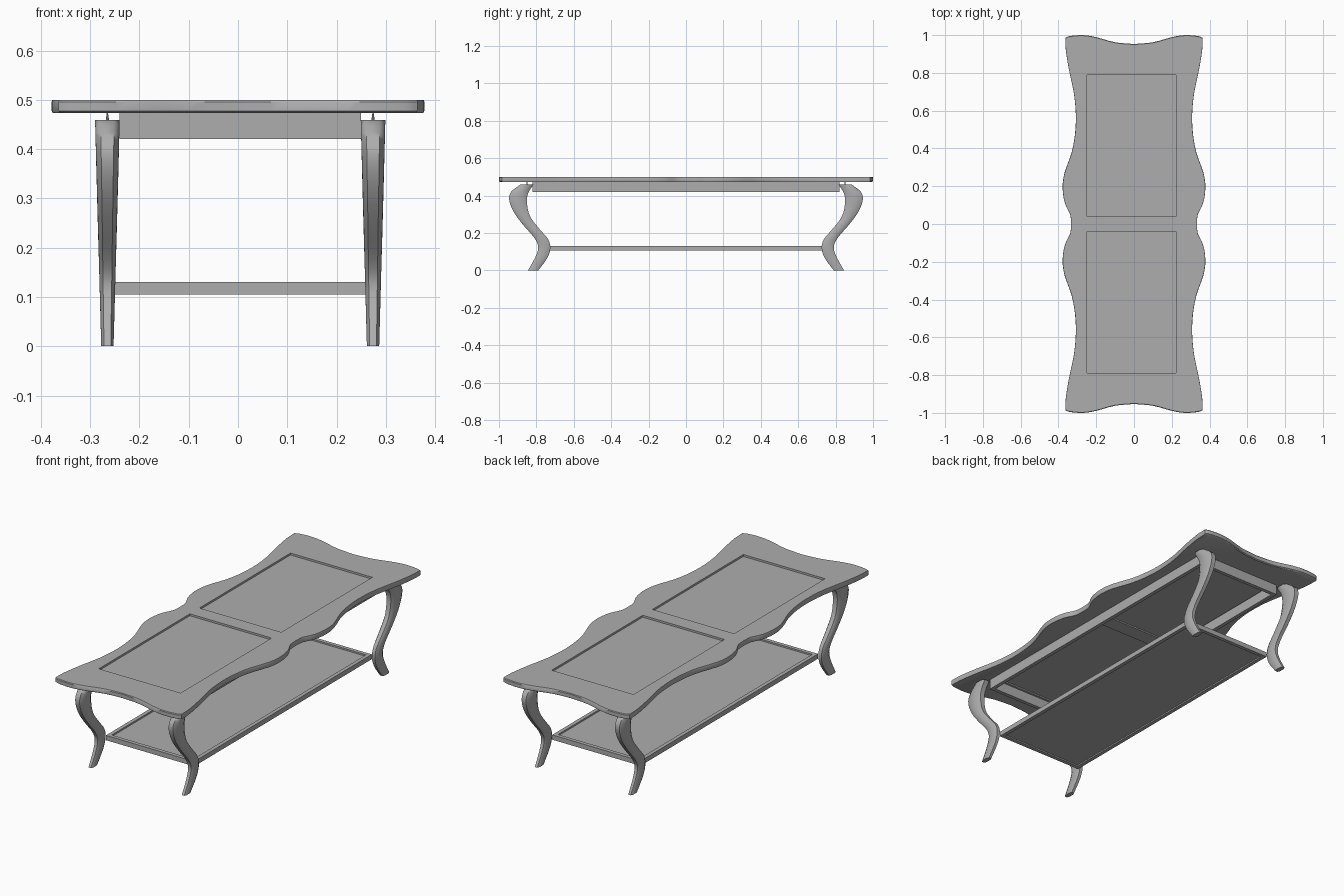
import bpy, bmesh, math
from mathutils import Vector

if "Cube" in bpy.data.objects:
    bpy.data.objects.remove(bpy.data.objects["Cube"])

grey = bpy.data.materials.new("plain grey")
grey.use_nodes = True
grey.diffuse_color = (0.42, 0.42, 0.42, 1)
grey.node_tree.nodes["Principled BSDF"].inputs["Base Color"].default_value = (0.42, 0.42, 0.42, 1)


def finish(name, bm):
    bmesh.ops.recalc_face_normals(bm, faces=bm.faces)
    mesh = bpy.data.meshes.new(name)
    bm.to_mesh(mesh)
    bm.free()
    mesh.materials.append(grey)
    obj = bpy.data.objects.new(name, mesh)
    bpy.context.collection.objects.link(obj)
    return obj


def select(obj):
    bpy.ops.object.select_all(action='DESELECT')
    obj.select_set(True)
    bpy.context.view_layer.objects.active = obj


def smooth(obj, angle=40):
    select(obj)
    bpy.ops.object.shade_smooth_by_angle(angle=math.radians(angle))


def box(name, x0, x1, y0, y1, z0, z1):
    bm = bmesh.new()
    bmesh.ops.create_cube(bm, size=1)
    for v in bm.verts:
        v.co = ((x0 + x1) / 2 + v.co.x * (x1 - x0),
                (y0 + y1) / 2 + v.co.y * (y1 - y0),
                (z0 + z1) / 2 + v.co.z * (z1 - z0))
    return finish(name, bm)


def spline(points, steps):
    """Catmull-Rom curve through an open list of points."""
    pts = [Vector(p) for p in points]
    pts = [2 * pts[0] - pts[1]] + pts + [2 * pts[-1] - pts[-2]]
    out = []
    for a, b, c, d in zip(pts, pts[1:], pts[2:], pts[3:]):
        for i in range(steps):
            t = i / steps
            out.append(b + (c - a) * t / 2 + (a - 2.5 * b + 2 * c - d / 2) * t * t
                       + (1.5 * (b - c) + (d - a) / 2) * t ** 3)
    return out + [pts[-2]]


def loft(name, rings):
    bm = bmesh.new()
    loops = [[bm.verts.new(p) for p in ring] for ring in rings]
    n = len(loops[0])
    for low, high in zip(loops, loops[1:]):
        for i in range(n):
            j = (i + 1) % n
            bm.faces.new((low[i], low[j], high[j], high[i]))
    bm.faces.new(loops[0][::-1])
    bm.faces.new(loops[-1])
    return finish(name, bm)


# Wavy table top: one quarter outline mirrored both ways
side = [(.334, 0), (.338, .05), (.366, .11), (.378, .19), (.368, .27), (.33, .38),
        (.312, .48), (.308, .58), (.318, .69), (.345, .82), (.361, .92), (.364, .985)]
end = [(.364, .985), (.34, .995), (.27, 1), (.2, .989), (.1, .962), (0, .953)]
quarter = spline(side, 3) + spline(end, 3)[1:]
half = quarter + [Vector((-p.x, p.y)) for p in quarter[-2::-1]]
outline = half + [Vector((p.x, -p.y)) for p in half[-2:0:-1]]
levels = [(.473, .994), (.477, 1), (.496, 1), (.5, .997)]
table_top = loft("table_top", [[(p.x * s, p.y * s, z) for p in outline] for z, s in levels])

# Two openings in the top, each with a sunken panel
PX0, PX1 = -.25, .222
for label, y0, y1 in (("front", -.79, -.04), ("back", .04, .79)):
    cutter = box("opening_cutter", PX0, PX1, y0, y1, .4, .6)
    cutter.hide_render = True
    select(table_top)
    cut = table_top.modifiers.new("opening", 'BOOLEAN')
    cut.operation = 'DIFFERENCE'
    cut.solver = 'EXACT'
    cut.object = cutter
    bpy.ops.object.modifier_apply(modifier=cut.name)
    bpy.data.objects.remove(cutter)
    box(label + "_top_panel", PX0 - .001, PX1 + .001, y0 - .001, y1 + .001, .48, .49)
smooth(table_top, 35)


# Rectangular frame of four rails
def frame(name, x0, x1, y, width, z0, z1):
    box(name + "_right_rail", x0, x0 + width, -y, y, z0, z1)
    box(name + "_left_rail", x1 - width, x1, -y, y, z0, z1)
    for label, s in (("front", -1), ("back", 1)):
        ys = sorted((s * y, s * (y - width)))
        box(f"{name}_{label}_rail", x0 + width, x1 - width, *ys, z0, z1)


frame("apron", -.24, .25, .822, .02, .42, .474)
frame("shelf", -.25, .26, .732, .02, .105, .13)
box("shelf_panel", -.231, .241, -.713, .713, .112, .122)

# Curved legs: outer and inner edge of the profile, as (distance from middle, height)
outer = spline([(.845, 0), (.806, .07), (.79, .125), (.812, .175), (.868, .24), (.92, .31),
                (.945, .375), (.935, .42), (.885, .459)], 3)
inner = spline([(.79, 0), (.742, .065), (.725, .12), (.738, .168), (.778, .215), (.832, .285),
                (.85, .355), (.845, .41), (.815, .459)], 3)
section = [(-1, -.55), (-.55, -1), (.55, -1), (1, -.55), (1, .55), (.55, 1), (-.55, 1), (-1, .55)]

for depth, sy in (("front", -1), ("back", 1)):
    for label, cx in (("right", -.265), ("left", .274)):
        rings = []
        for o, i in zip(outer, inner):
            mid, reach = (o + i) / 2, (o - i) / 2
            w = .0125 + .0125 * mid.y / .459
            rings.append([(cx + a * w, sy * (mid.x + b * reach.x), mid.y + b * reach.y)
                          for a, b in section])
        smooth(loft(f"{depth}_{label}_leg", rings), 50)
        # Small pin joining the leg to the top
        bm = bmesh.new()
        bmesh.ops.create_cone(bm, cap_ends=True, segments=8, radius1=.004, radius2=.001, depth=.02)
        bmesh.ops.translate(bm, verts=bm.verts, vec=(cx, sy * .85, .465))
        finish(f"{depth}_{label}_leg_pin", bm)
